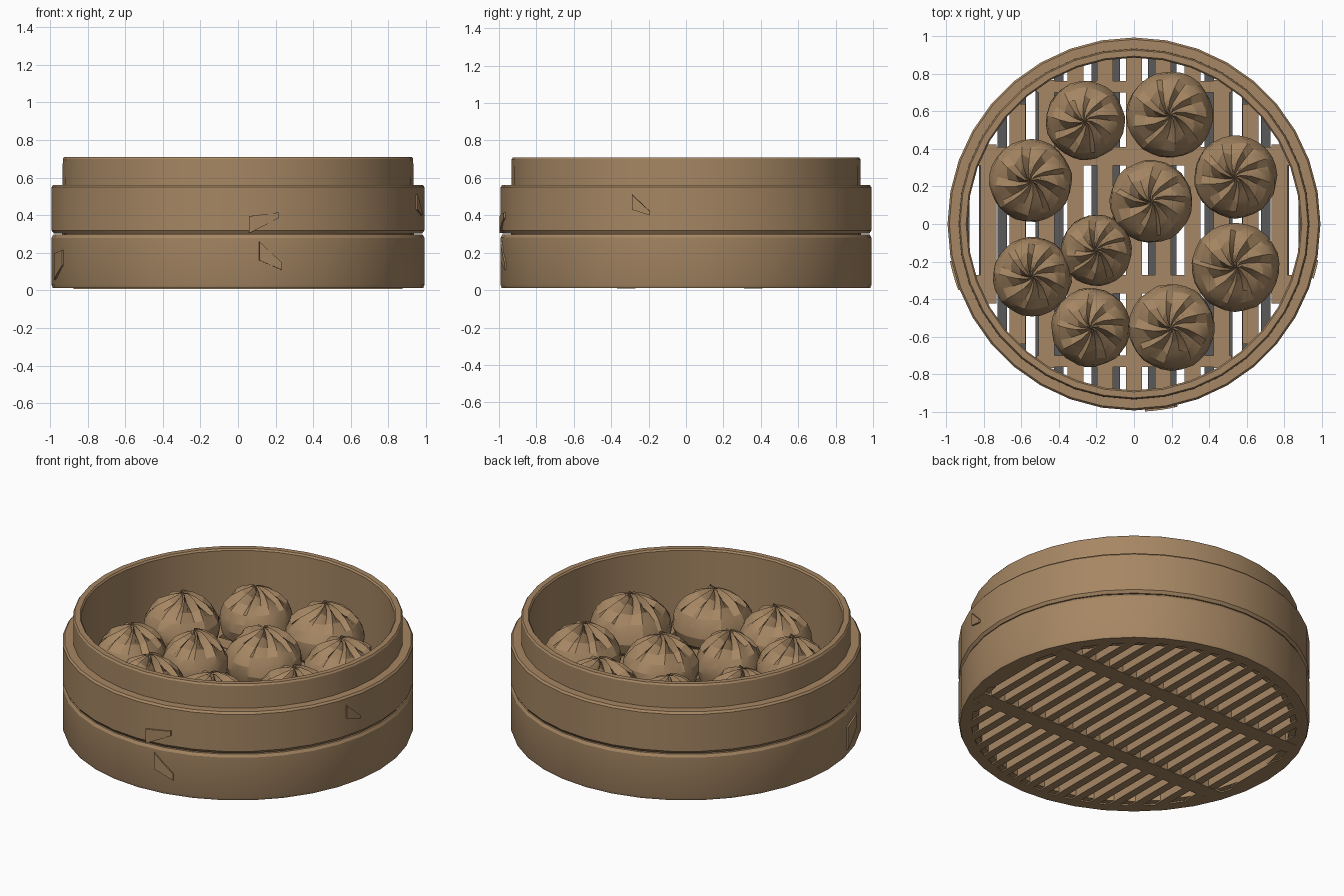
import bpy, bmesh, math, random
from math import sin, cos, pi, sqrt

random.seed(4)
if "Cube" in bpy.data.objects:
    bpy.data.objects.remove(bpy.data.objects["Cube"])


def material(name, rgb):
    m = bpy.data.materials.new(name)
    m.use_nodes = True
    color = (*rgb, 1)
    m.diffuse_color = color
    m.node_tree.nodes["Principled BSDF"].inputs["Base Color"].default_value = color
    return m


TAN = material("bamboo_tan", (0.38, 0.24, 0.125))
GREY = material("hollow_grey", (0.1, 0.1, 0.1))


def finish(bm, name, angle=30, mats=(TAN,)):
    bmesh.ops.recalc_face_normals(bm, faces=bm.faces)
    mesh = bpy.data.meshes.new(name)
    bm.to_mesh(mesh)
    bm.free()
    for m in mats:
        mesh.materials.append(m)
    ob = bpy.data.objects.new(name, mesh)
    bpy.context.collection.objects.link(ob)
    bpy.ops.object.select_all(action="DESELECT")
    ob.select_set(True)
    bpy.context.view_layer.objects.active = ob
    bpy.ops.object.shade_smooth_by_angle(angle=math.radians(angle))
    return ob


def skin(bm, rows, closed_rows=False):
    """Quads between successive closed loops of vertices."""
    n = len(rows[0])
    for k in range(len(rows) if closed_rows else len(rows) - 1):
        a, b = rows[k], rows[(k + 1) % len(rows)]
        for i in range(n):
            j = (i + 1) % n
            bm.faces.new((a[i], a[j], b[j], b[i]))


def hoop(name, profile, sides=36):
    """Closed (radius, height) profile spun around the z axis."""
    bm = bmesh.new()
    rows = [[bm.verts.new((r * cos(2 * pi * i / sides), r * sin(2 * pi * i / sides), z))
             for i in range(sides)] for r, z in profile]
    skin(bm, rows, True)
    return finish(bm, name)


def box(bm, x0, x1, y0, y1, z0, z1):
    v = bmesh.ops.create_cube(bm, size=1)["verts"]
    for p in v:
        p.co = (x0 if p.co.x < 0 else x1, y0 if p.co.y < 0 else y1,
                z0 if p.co.z < 0 else z1)


# Basket wall: one inner hoop, two outer bands with a seam between them
hoop("inner_hoop", [(0.885, 0.02), (0.94, 0.02), (0.932, 0.70), (0.925, 0.71),
                    (0.893, 0.71), (0.885, 0.70)])
hoop("lower_band", [(0.92, 0.012), (0.985, 0.012), (0.992, 0.03), (0.992, 0.28),
                    (0.982, 0.297), (0.92, 0.297)])
hoop("upper_band", [(0.92, 0.303), (0.98, 0.303), (0.992, 0.32), (0.992, 0.55),
                    (0.982, 0.562), (0.92, 0.562)])


def floor(name, slots, gap, radius, z0, z1, bars, mats=(TAN,)):
    """Slats along y with open slots between them, tied by cross bars."""
    bm = bmesh.new()
    edges = [-radius] + [s + d * gap / 2 for s in slots for d in (-1, 1)] + [radius]
    for x0, x1 in zip(edges[::2], edges[1::2]):
        reach = sqrt(max(radius ** 2 - max(abs(x0), abs(x1)) ** 2, 0.04))
        x0, x1 = max(x0, -0.92), min(x1, 0.92)
        box(bm, x0, x1, -reach, reach, z0, z1)
    for y, width in bars:
        half = sqrt(radius ** 2 - (abs(y) + width / 2) ** 2)
        box(bm, -half, half, y - width / 2, y + width / 2, z0 - 0.003, z1 + 0.003)
    bmesh.ops.recalc_face_normals(bm, faces=bm.faces)
    if len(mats) > 1:
        for f in bm.faces:
            f.material_index = int(f.normal.z > 0.5)
    return finish(bm, name, 30, mats)


# Slatted base (hollow side grey) and the steaming floor above it
floor("base_slats", [(i - 8.5) * 0.1 for i in range(18)], 0.05, 0.95, 0.012, 0.06,
      [(-0.32, 0.1), (0.36, 0.1)], (TAN, GREY))
floor("floor_slats", [(i - 5.5) * 0.155 for i in range(12)], 0.07, 0.92, 0.25, 0.30,
      [(-0.73, 0.06), (-0.32, 0.1), (0.36, 0.1), (0.73, 0.06)])


def lap(name, angle, span, z0, z1, slant):
    """Thin overlapping strip end lying on the outer band."""
    bm = bmesh.new()
    rows = []
    for k in range(4):
        t = angle + span * (k / 3 - 0.5)
        lift = slant * (k / 3 - 0.5)
        taper = 0.03 * (k / 3)
        rows.append([bm.verts.new((r * cos(t), r * sin(t), z + lift))
                     for r, z in ((0.98, z0 + taper), (0.999, z0 + taper),
                                  (0.999, z1 - taper), (0.98, z1 - taper))])
    skin(bm, rows)
    bm.faces.new(rows[0])
    bm.faces.new(rows[-1])
    return finish(bm, name)


# Band ends and ties
lap("front_upper_lap", math.radians(-82), 0.16, 0.33, 0.42, 0.05)
lap("front_lower_lap", math.radians(-80), 0.12, 0.12, 0.22, -0.08)
lap("left_lap", math.radians(-14), 0.10, 0.40, 0.48, -0.06)
lap("right_lap", math.radians(196), 0.16, 0.08, 0.22, 0.05)


def bun(name, x, y, radius, height=0.315, base=0.295, pleats=9):
    """Round bun whose pleats gather and twist into a pointed tip."""
    n = pleats * 3
    # radius, height, pleat depth, twist
    rings = [(0.72, 0, 0, 0), (0.92, 0.12, 0, 0), (1, 0.32, 0, 0), (0.96, 0.50, 0.01, 0),
             (0.83, 0.66, 0.04, 0.03), (0.60, 0.79, 0.14, 0.10),
             (0.33, 0.88, 0.26, 0.25), (0.13, 0.95, 0.25, 0.5)]
    saw = (1, 0.1, -0.9)
    strength = [random.uniform(0.5, 1.3) for _ in range(pleats)]
    shift = [random.uniform(-0.08, 0.08) for _ in range(pleats)]
    spin = random.uniform(0, 2 * pi)
    bm = bmesh.new()
    rows = []
    for r, h, depth, twist in rings:
        row = []
        for i in range(n):
            p = i // 3
            fold = saw[i % 3] * strength[p] * depth
            a = 2 * pi * i / n + spin + twist + shift[p]
            rr = radius * r * (1 + fold * 0.7) * random.uniform(0.985, 1.015)
            zz = base + height * (h + fold * 0.22)
            row.append(bm.verts.new((x + rr * cos(a), y + rr * sin(a), zz)))
        rows.append(row)
    skin(bm, rows)
    bm.faces.new(rows[0])
    tip = bm.verts.new((x + random.uniform(-0.01, 0.01), y, base + height))
    for i in range(n):
        bm.faces.new((rows[-1][i], rows[-1][(i + 1) % n], tip))
    return finish(bm, name, 22)


# Ten buns
BUNS = [(-0.26, 0.55, 0.21), (0.19, 0.58, 0.23), (-0.55, 0.23, 0.22), (0.54, 0.25, 0.22),
        (0.09, 0.12, 0.22), (-0.20, -0.14, 0.19), (-0.54, -0.28, 0.21),
        (0.54, -0.23, 0.235), (-0.23, -0.55, 0.21), (0.20, -0.55, 0.23)]
for k, (x, y, r) in enumerate(BUNS):
    bun(f"bun_{k + 1}", x, y, r)
